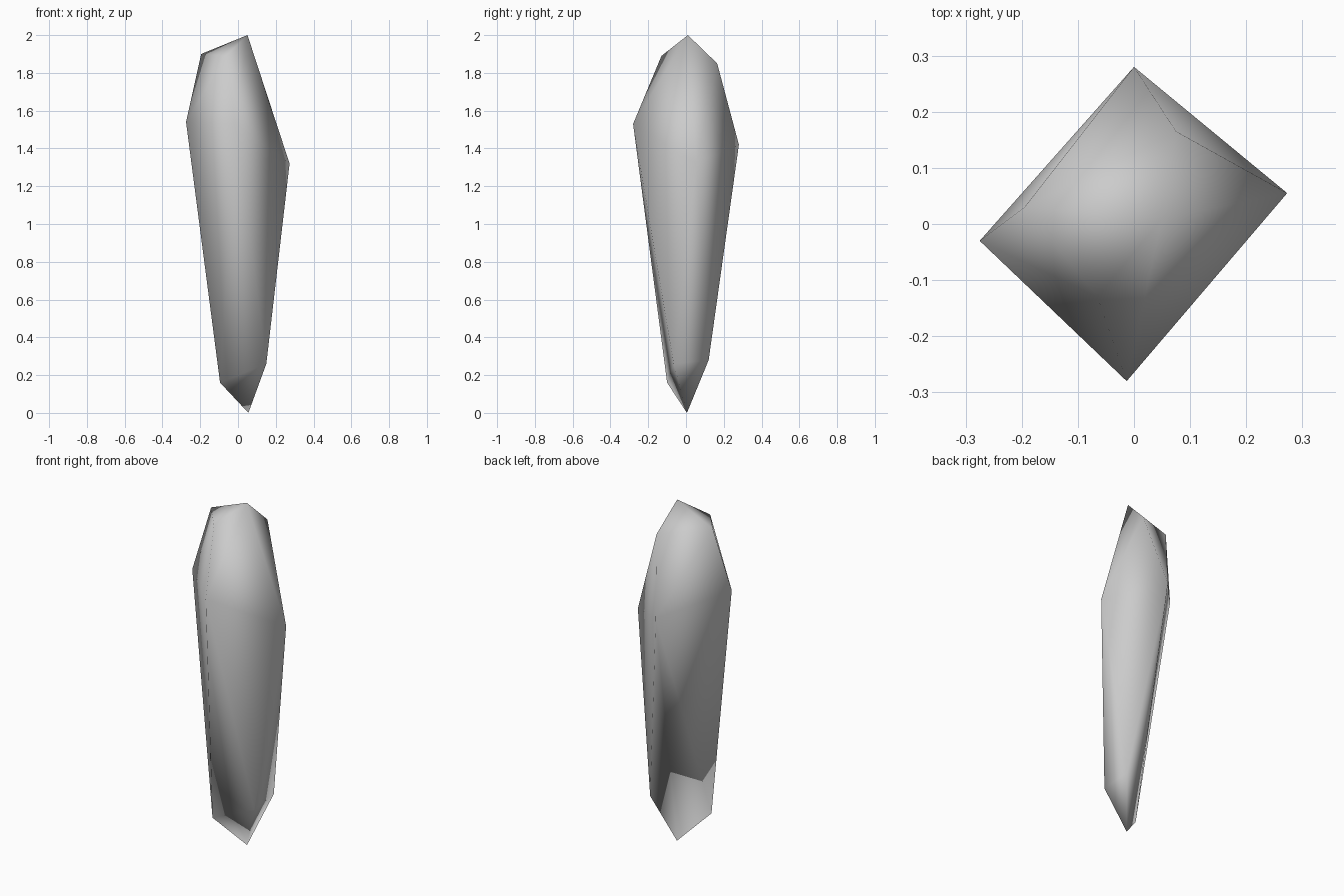
import bpy
import bmesh

cube = bpy.data.objects.get("Cube")
if cube:
    bpy.data.objects.remove(cube, do_unlink=True)

# Stone colour
stone = bpy.data.materials.new("light_grey_stone")
stone.use_nodes = True
grey = (0.6, 0.6, 0.6, 1.0)
stone.diffuse_color = grey
stone.node_tree.nodes["Principled BSDF"].inputs["Base Color"].default_value = grey

# Four-cornered rings: slanted lower point, broad shoulder, slanted upper cap
lower_ring = [(0.055, 0.005, 0.0), (-0.095, -0.10, 0.16),
              (0.15, -0.065, 0.26), (0.148, 0.12, 0.28)]
shoulder_ring = [(-0.275, -0.03, 1.54), (-0.013, -0.28, 1.53),
                 (0.273, 0.055, 1.32), (0.0, 0.28, 1.42)]
upper_ring = [(-0.195, 0.03, 1.90), (-0.065, -0.13, 1.89),
              (0.05, 0.01, 2.0), (0.075, 0.165, 1.85)]

# Wrap the rings in a faceted skin
bm = bmesh.new()
for ring in (lower_ring, shoulder_ring, upper_ring):
    for corner in ring:
        bm.verts.new(corner)
bmesh.ops.convex_hull(bm, input=bm.verts[:])
bmesh.ops.recalc_face_normals(bm, faces=bm.faces[:])
for face in bm.faces:
    face.smooth = True

mesh = bpy.data.meshes.new("crystal_shard")
bm.to_mesh(mesh)
bm.free()
mesh.materials.append(stone)
shard = bpy.data.objects.new("crystal_shard", mesh)
bpy.context.collection.objects.link(shard)
